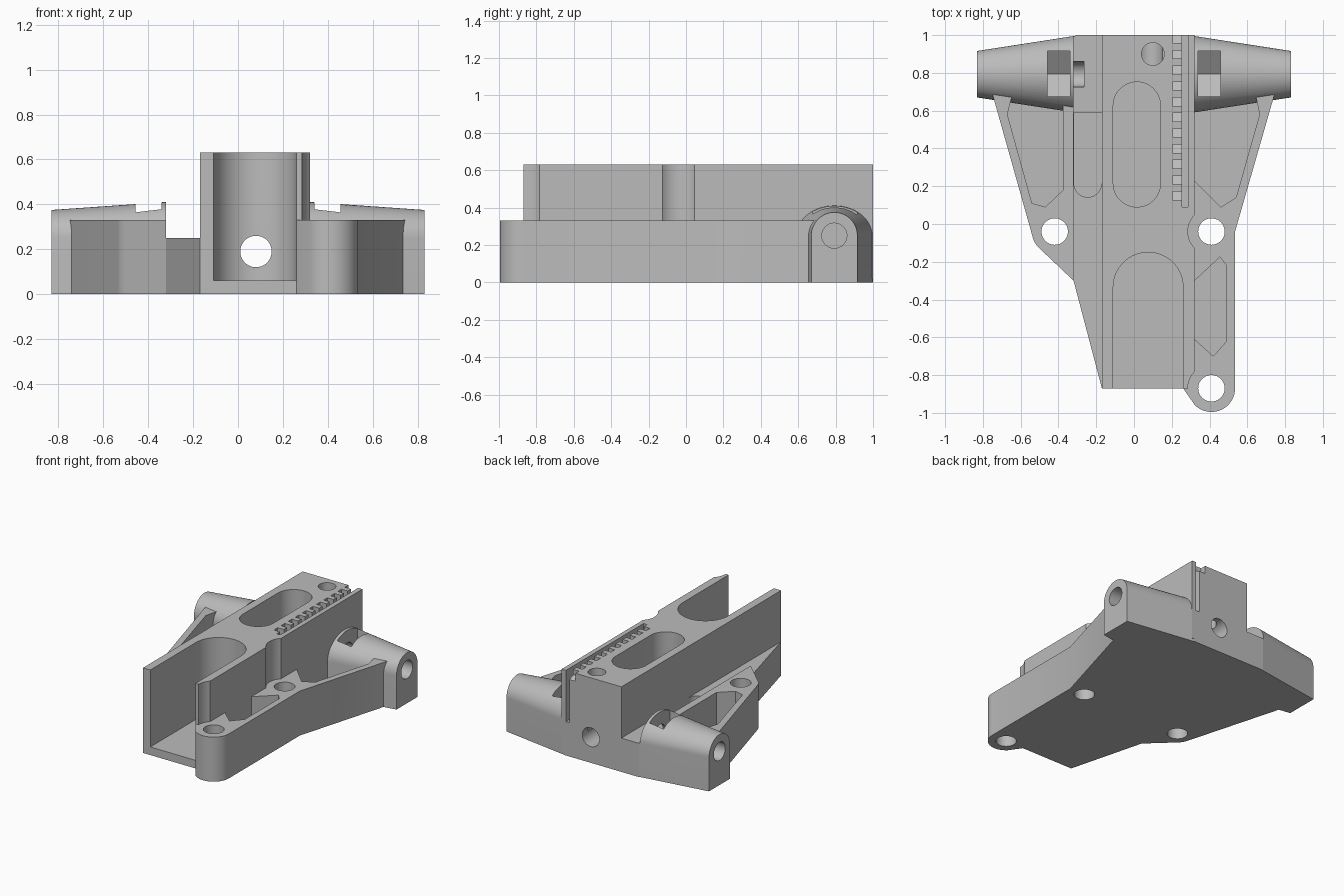
import bpy, bmesh
from math import cos, sin, radians

if "Cube" in bpy.data.objects:
    bpy.data.objects.remove(bpy.data.objects["Cube"])

grey = bpy.data.materials.new("light_grey")
grey.use_nodes = True
colour = (0.5, 0.5, 0.5, 1)
grey.diffuse_color = colour
grey.node_tree.nodes["Principled BSDF"].inputs["Base Color"].default_value = colour


def loft(name, ring_a, ring_b):
    """Solid between two matching rings of 3D points."""
    bm = bmesh.new()
    a = [bm.verts.new(p) for p in ring_a]
    b = [bm.verts.new(p) for p in ring_b]
    n = len(a)
    bm.faces.new(a[::-1])
    bm.faces.new(b)
    for i in range(n):
        j = (i + 1) % n
        bm.faces.new((a[i], a[j], b[j], b[i]))
    bmesh.ops.recalc_face_normals(bm, faces=bm.faces)
    mesh = bpy.data.meshes.new(name)
    bm.to_mesh(mesh)
    bm.free()
    mesh.materials.append(grey)
    ob = bpy.data.objects.new(name, mesh)
    bpy.context.collection.objects.link(ob)
    return ob


def prism(name, pts, lo, hi, axis="z"):
    """Extrude a flat outline along an axis."""
    place = {"z": lambda p, t: (p[0], p[1], t),
             "x": lambda p, t: (t, p[0], p[1]),
             "y": lambda p, t: (p[0], t, p[1])}[axis]
    return loft(name, [place(p, lo) for p in pts], [place(p, hi) for p in pts])


def box(name, x0, x1, y0, y1, z0, z1):
    return prism(name, [(x0, y0), (x1, y0), (x1, y1), (x0, y1)], z0, z1)


def arc(cx, cy, r, start, end, steps=24, ry=None):
    ry = r if ry is None else ry
    angles = [radians(start + (end - start) * i / steps) for i in range(steps + 1)]
    return [(cx + r * cos(t), cy + ry * sin(t)) for t in angles]


def rod(name, cx, cy, r, lo, hi, axis="z"):
    return prism(name, arc(cx, cy, r, 0, 360, 48)[:-1], lo, hi, axis)


def combine(target, tool, operation):
    mod = target.modifiers.new("combine", "BOOLEAN")
    mod.operation = operation
    mod.solver = "EXACT"
    mod.object = tool
    bpy.context.view_layer.objects.active = target
    bpy.ops.object.modifier_apply(modifier=mod.name)
    bpy.data.objects.remove(tool)


def cut(target, tool):
    combine(target, tool, "DIFFERENCE")


def join(target, tool):
    combine(target, tool, "UNION")


# Platform with a rounded lug at the front
BASE, FLOOR, TOP = 0.33, 0.06, 0.63
outline = [(-0.17, -0.87), (0.26, -0.87)]
outline += arc(0.41, -0.87, 0.125, 225, 360)
outline += [(0.535, -0.04), (0.745, 0.69), (0.7, 0.75), (0.3, 0.9), (0.3, 1),
            (-0.31, 1), (-0.31, 0.9), (-0.7, 0.75), (-0.75, 0.69)]
outline += arc(-0.42, -0.04, 0.12, 195, 230, 8) + [(-0.32, -0.3)]
body = prism("bracket_body", outline, 0, BASE)

# Weight-saving pockets in the platform
pockets = [
    [(-0.375, 0.7), (-0.375, 0.18), (-0.47, 0.09), (-0.54, 0.11), (-0.67, 0.58), (-0.64, 0.7)],
    [(0.31, 0.7), (0.31, 0.24), (0.46, 0.09), (0.54, 0.14), (0.665, 0.58), (0.64, 0.7)],
    [(0.31, -0.31), (0.455, -0.175), (0.49, -0.22), (0.49, -0.62), (0.42, -0.7), (0.31, -0.6)],
]
for pts in pockets:
    cut(body, prism("pocket", pts, FLOOR, 1))

# Tapered side bosses with arched tops
AXLE_Y, AXLE_Z = 0.793, 0.25


def arch(x, half, rise):
    pts = [(AXLE_Y + half, 0)] + arc(AXLE_Y, AXLE_Z, half, 0, 180, 32, rise) + [(AXLE_Y - half, 0)]
    return [(x, y, z) for y, z in pts]


for side in (-1, 1):
    join(body, loft("boss", arch(side * 0.3, 0.205, 0.162), arch(side * 0.83, 0.123, 0.125)))

# Low shelf on the right flank, with a round-ended trough
cut(body, box("shelf_cut", -0.32, -0.1, -1.1, 1.1, 0.25, 1))
trough = [(-0.15, 0.59), (-0.318, 0.59)] + arc(-0.245, 0.215, 0.073, 180, 360) + [(-0.15, 0.215)]
cut(body, prism("trough", trough, FLOOR, 1))

# Tower, relieved around the two screw pillars
tower = box("tower", -0.17, 0.32, -0.87, 1, 0.02, TOP)
for y in (-0.04, -0.87):
    cut(tower, rod("relief", 0.41, y, 0.125, BASE, 1))
join(body, tower)

# Front channel, middle slot and the bores through the tower
channel = [(-0.11, -1.1), (0.26, -1.1)] + arc(0.075, -0.335, 0.185, 0, 180, 32)
cut(body, prism("channel", channel, FLOOR, 1))
slot = arc(0.015, 0.215, 0.125, 180, 360) + arc(0.015, 0.627, 0.125, 0, 180)
cut(body, prism("slot", slot, FLOOR, 1))
cut(body, rod("long_bore", 0.08, 0.19, 0.07, -0.6, 1.1, "y"))
cut(body, rod("top_bore", 0.1, 0.9, 0.06, 0.19, 1))

# Narrow slit and toothed rack along the top
cut(body, box("slit", 0.255, 0.285, 0.09, 1.1, 0.25, 1))
for i in range(11):
    y = 0.15 + i * 0.083
    notch = [(y - 0.022, 0.7), (y - 0.022, 0.59), (y + 0.022, 0.57), (y + 0.022, 0.7)]
    cut(body, prism("tooth_gap", notch, 0.205, 0.265, "x"))

# Axle bores and nut traps in the bosses
trap = [(0.675, 0.6), (0.675, 0.22), (0.795, 0.14), (0.915, 0.22), (0.915, 0.6)]
for side in (-1, 1):
    cut(body, rod("axle_bore", AXLE_Y, AXLE_Z, 0.067, *sorted((side * 0.295 if side > 0 else -0.265, side)), "x"))
    cut(body, prism("nut_trap", trap, side * 0.34, side * 0.457, "x"))

# Vertical screw holes
for x, y in ((-0.42, -0.04), (0.41, -0.04), (0.41, -0.87)):
    cut(body, rod("screw_hole", x, y, 0.07, -0.1, 1))

bpy.ops.object.select_all(action="DESELECT")
body.select_set(True)
bpy.context.view_layer.objects.active = body
bpy.ops.object.shade_smooth_by_angle(angle=radians(30))
